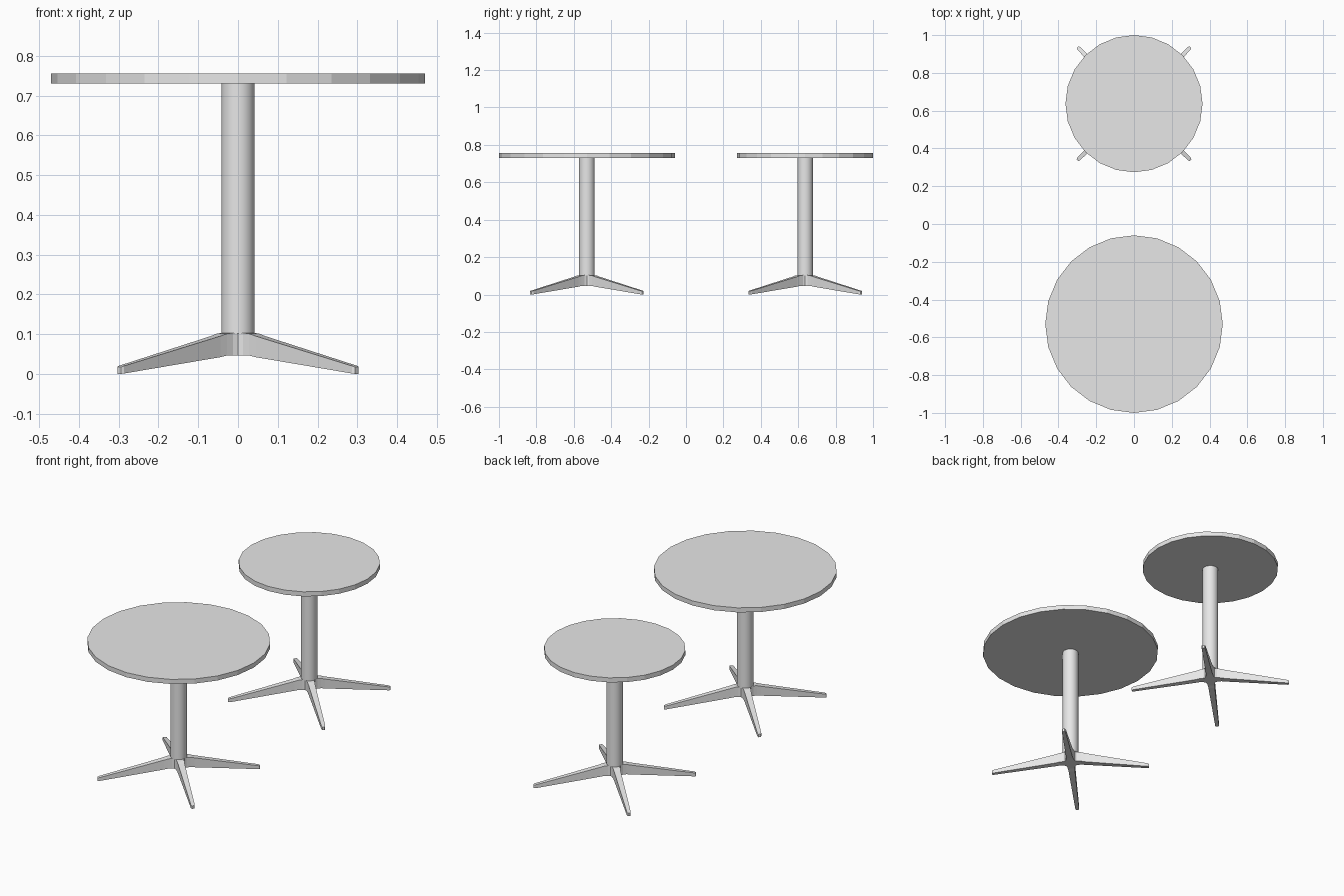
import bpy, bmesh, math
from mathutils import Matrix, Vector

if "Cube" in bpy.data.objects:
    bpy.data.objects.remove(bpy.data.objects["Cube"], do_unlink=True)

grey = bpy.data.materials.new("light_grey")
grey.use_nodes = True
colour = (0.8, 0.8, 0.8, 1)
grey.diffuse_color = colour
grey.node_tree.nodes["Principled BSDF"].inputs["Base Color"].default_value = colour


def add_object(name, bm, y):
    bmesh.ops.recalc_face_normals(bm, faces=bm.faces)
    mesh = bpy.data.meshes.new(name)
    bm.to_mesh(mesh)
    bm.free()
    mesh.materials.append(grey)
    obj = bpy.data.objects.new(name, mesh)
    obj.location.y = y
    bpy.context.collection.objects.link(obj)
    return obj


def cylinder(name, radius, bottom, top, y, sides, smooth=False):
    bm = bmesh.new()
    bmesh.ops.create_cone(bm, cap_ends=True, segments=sides, radius1=radius,
                          radius2=radius, depth=top - bottom,
                          matrix=Matrix.Translation((0, 0, (top + bottom) / 2)))
    obj = add_object(name, bm, y)
    if smooth:
        bpy.ops.object.select_all(action='DESELECT')
        obj.select_set(True)
        bpy.context.view_layer.objects.active = obj
        bpy.ops.object.shade_smooth_by_angle(angle=math.radians(35))


# Leg sections: distance from centre, half width, bottom, top
SECTIONS = [
    (0.026, 0.026, 0.046, 0.103),
    (0.038, 0.021, 0.046, 0.103),
    (0.058, 0.0185, 0.046, 0.101),
    (0.080, 0.017, 0.042, 0.095),
    (0.415, 0.010, 0.001, 0.020),
    (0.423, 0.006, 0.000, 0.017),
]


def star_base(name, y):
    bm = bmesh.new()
    for i in range(4):
        turn = Matrix.Rotation(math.radians(45 + 90 * i), 3, 'Z')
        rings = []
        for r, w, low, high in SECTIONS:
            corners = [(r, -w, low), (r, w, low), (r, w, high), (r, -w, high)]
            rings.append([bm.verts.new(turn @ Vector(c)) for c in corners])
        for a, b in zip(rings, rings[1:]):
            for k in range(4):
                n = (k + 1) % 4
                bm.faces.new((a[k], a[n], b[n], b[k]))
        bm.faces.new(rings[-1])
    # Close the hub between the four legs
    r, w, low, high = SECTIONS[0]
    d = math.hypot(r, w)
    for z in (low, high):
        bm.faces.new([bm.verts.new(p) for p in
                      ((d, 0, z), (0, d, z), (-d, 0, z), (0, -d, z))])
    bmesh.ops.remove_doubles(bm, verts=bm.verts, dist=0.0005)
    add_object(name, bm, y)


# Two round pedestal tables, the large one in front
for size, y, radius in (("large", -0.53, 0.47), ("small", 0.637, 0.363)):
    cylinder(size + "_table_top", radius, 0.73, 0.756, y, 24)
    cylinder(size + "_table_column", 0.042, 0.102, 0.731, y, 24, smooth=True)
    star_base(size + "_table_base", y)
